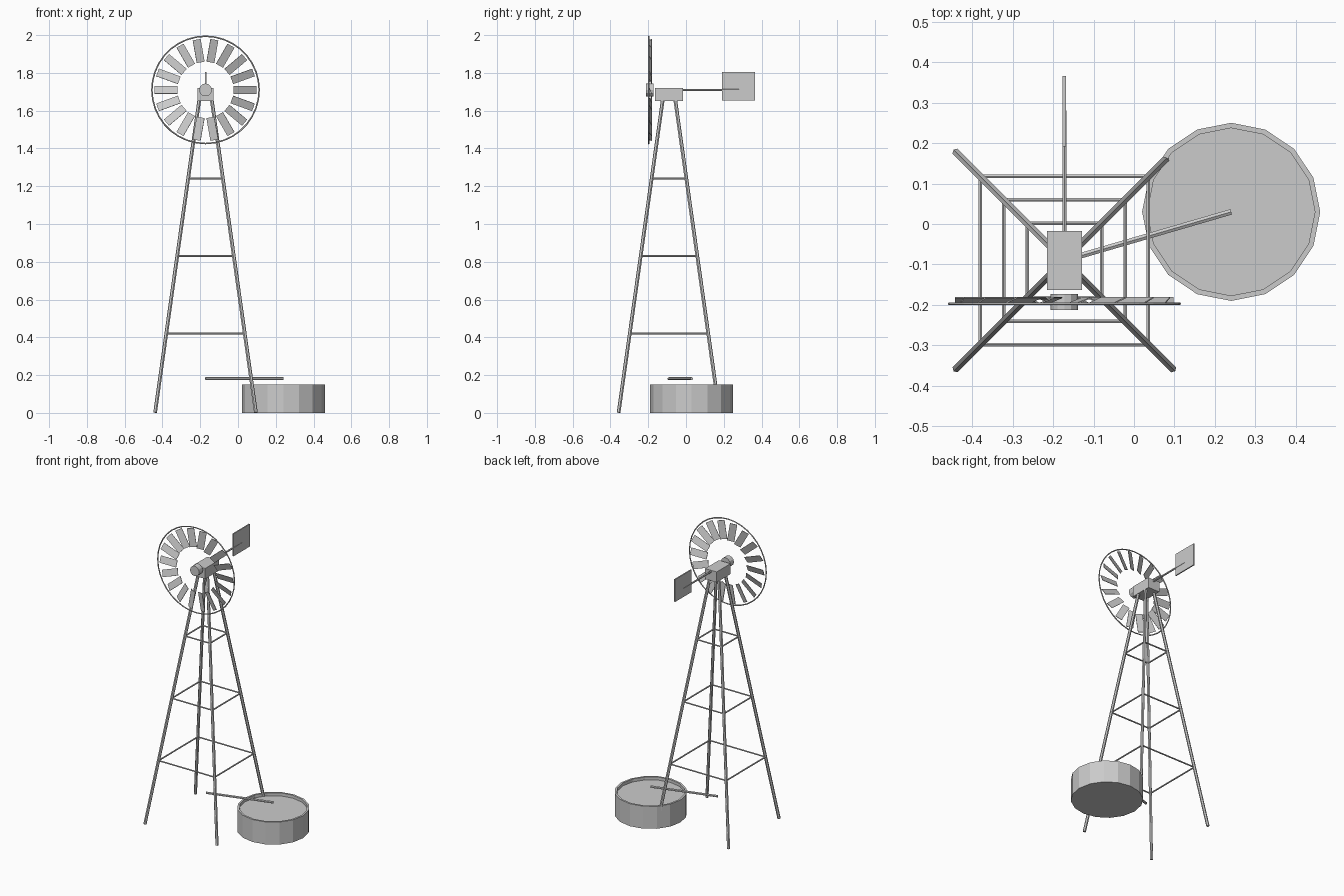
import bpy, bmesh
from math import radians, cos, sin, pi
from mathutils import Vector, Matrix

cube = bpy.data.objects.get("Cube")
if cube:
    bpy.data.objects.remove(cube, do_unlink=True)

GREY = (0.6, 0.6, 0.6, 1.0)
metal = bpy.data.materials.new("galvanised_grey")
metal.use_nodes = True
metal.diffuse_color = GREY
metal.node_tree.nodes["Principled BSDF"].inputs["Base Color"].default_value = GREY

TOWER = Vector((-0.172, -0.09, 0))
HEAD_Z = 1.71


def finish(name, bm):
    """Turn a bmesh into a named, coloured object."""
    mesh = bpy.data.meshes.new(name)
    bm.to_mesh(mesh)
    bm.free()
    mesh.materials.append(metal)
    obj = bpy.data.objects.new(name, mesh)
    bpy.context.collection.objects.link(obj)
    return obj


def add_rod(bm, a, b, radius, sides=6):
    a, b = Vector(a), Vector(b)
    turn = (b - a).to_track_quat('Z', 'Y').to_matrix().to_4x4()
    bmesh.ops.create_cone(bm, cap_ends=True, segments=sides, radius1=radius, radius2=radius,
                          depth=(b - a).length, matrix=Matrix.Translation((a + b) / 2) @ turn)


def add_box(bm, size, matrix):
    bmesh.ops.create_cube(bm, size=1, matrix=matrix @ Matrix.Diagonal((*size, 1)))


def rod(name, a, b, radius, sides=6):
    bm = bmesh.new()
    add_rod(bm, a, b, radius, sides)
    return finish(name, bm)


def box(name, size, centre):
    bm = bmesh.new()
    add_box(bm, size, Matrix.Translation(centre))
    return finish(name, bm)


def corner(sx, sy, z):
    """Point on a tower leg's centre line at height z."""
    half = 0.267 - 0.1412 * z
    return TOWER + Vector((sx * half, sy * half, z))


# Tower legs
CORNERS = [(-1, -1), (1, -1), (1, 1), (-1, 1)]
LEGS = ["front_right_leg", "front_left_leg", "back_left_leg", "back_right_leg"]
for name, (sx, sy) in zip(LEGS, CORNERS):
    rod(name, corner(sx, sy, 0.002), corner(sx, sy, 1.66), 0.01)

# Horizontal brace rings
for name, z in (("lower_braces", 0.42), ("middle_braces", 0.83), ("upper_braces", 1.24)):
    bm = bmesh.new()
    for i in range(4):
        add_rod(bm, corner(*CORNERS[i], z), corner(*CORNERS[(i + 1) % 4], z), 0.005)
    finish(name, bm)

# Gearbox, tail boom and vane
box("gearbox", (0.086, 0.146, 0.07), (TOWER.x, TOWER.y, 1.685))
rod("tail_boom", (TOWER.x, -0.09, HEAD_Z), (TOWER.x, 0.28, HEAD_Z), 0.006)
box("tail_vane", (0.008, 0.174, 0.15), (TOWER.x, 0.278, 1.73))

# Wheel hub
rod("wheel_hub", (TOWER.x, -0.213, HEAD_Z), (TOWER.x, -0.173, HEAD_Z), 0.034, 12)

# Ring of pitched blades
bm = bmesh.new()
for i in range(18):
    place = (Matrix.Translation((TOWER.x, -0.19, HEAD_Z))
             @ Matrix.Rotation(radians(20 * i), 4, 'Y')
             @ Matrix.Translation((0.209, 0, 0))
             @ Matrix.Rotation(radians(22), 4, 'X'))
    add_box(bm, (0.122, 0.003, 0.045), place)
finish("wheel_blades", bm)

# Outer wheel rim
bpy.ops.mesh.primitive_torus_add(major_radius=0.284, minor_radius=0.004, major_segments=36,
                                 minor_segments=6, location=(TOWER.x, -0.197, HEAD_Z),
                                 rotation=(pi / 2, 0, 0))
rim = bpy.context.object
rim.name = "wheel_rim"
rim.data.materials.append(metal)

# Water tank: closed profile turned round its axis, with a recessed water surface
TANK = Vector((0.24, 0.03, 0))
SIDES = 16
bm = bmesh.new()
rings = []
for r, z in ((0.22, 0), (0.22, 0.15), (0.207, 0.15), (0.207, 0.13)):
    rings.append([bm.verts.new(TANK + Vector((r * cos(2 * pi * i / SIDES),
                                              r * sin(2 * pi * i / SIDES), z)))
                  for i in range(SIDES)])
for low, high in zip(rings, rings[1:]):
    for i in range(SIDES):
        j = (i + 1) % SIDES
        bm.faces.new((low[i], low[j], high[j], high[i]))
bm.faces.new(rings[0][::-1])
bm.faces.new(rings[-1])
finish("water_tank", bm)

# Feed pipe from tower to tank
rod("feed_pipe", (TOWER.x, TOWER.y, 0.181), (TANK.x, TANK.y, 0.181), 0.008)
